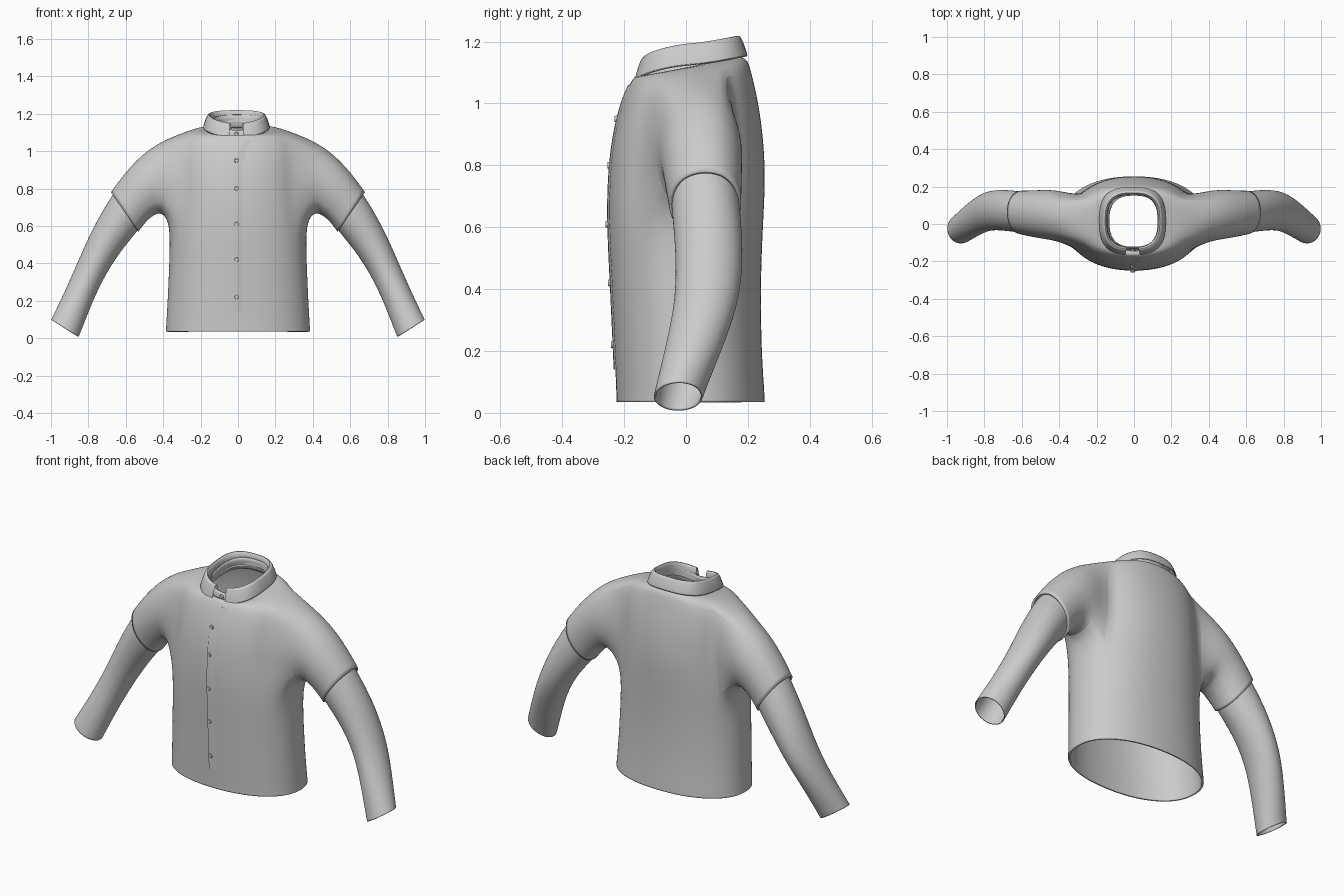
import bpy, bmesh, math
from mathutils import Vector
from mathutils.bvhtree import BVHTree

cube = bpy.data.objects.get("Cube")
if cube:
    bpy.data.objects.remove(cube)

cloth = bpy.data.materials.new("grey_cloth")
cloth.use_nodes = True
GREY = (0.6, 0.6, 0.6, 1)
cloth.diffuse_color = GREY
cloth.node_tree.nodes["Principled BSDF"].inputs["Base Color"].default_value = GREY


def finish(bm, name, subdiv=0, thick=0.0, angle=40):
    """Turn a bmesh into a smooth cloth object."""
    bmesh.ops.recalc_face_normals(bm, faces=bm.faces[:])
    mesh = bpy.data.meshes.new(name)
    bm.to_mesh(mesh)
    bm.free()
    ob = bpy.data.objects.new(name, mesh)
    bpy.context.collection.objects.link(ob)
    mesh.materials.append(cloth)
    bpy.ops.object.select_all(action='DESELECT')
    ob.select_set(True)
    bpy.context.view_layer.objects.active = ob
    bpy.ops.object.shade_smooth_by_angle(angle=math.radians(angle))
    if subdiv:
        m = ob.modifiers.new("soften", 'SUBSURF')
        m.levels = m.render_levels = subdiv
    if thick:
        m = ob.modifiers.new("thickness", 'SOLIDIFY')
        m.thickness = thick
        m.offset = -1
    return ob


def oval(a, rx, front, back, power):
    """Point on a rounded-square plan, angle 0 at +x, 90 degrees at the back."""
    c, s = math.cos(a), math.sin(a)
    x = rx * math.copysign(abs(c) ** (2 / power), c)
    y = (front + back) / 2 + (back - front) / 2 * math.copysign(abs(s) ** (2 / power), s)
    return x, y


def bridge(bm, a, b, closed=True):
    n = len(a)
    for i in range(n if closed else n - 1):
        j = (i + 1) % n
        bm.faces.new((a[i], a[j], b[j], b[i]))


def arm_ring(bm, angles, sec, side):
    """Ring across the arm from its top point to its bottom point."""
    top, bottom, front, back = sec
    ring = []
    for a in angles:
        k = (1 + math.sin(a)) / 2
        x = bottom[0] + (top[0] - bottom[0]) * k
        z = bottom[1] + (top[1] - bottom[1]) * k
        y = (front + back) / 2 + (back - front) / 2 * math.cos(a)
        ring.append(bm.verts.new((side * x, y, z)))
    return ring


# Body: height, half width, front, back, tilt toward the neck
BODY = [(.035, .388, -.226, .256, 0), (.06, .386, -.226, .255, 0),
        (.2, .378, -.232, .245, 0), (.42, .368, -.242, .242, 0),
        (.61, .364, -.252, .25, 0), (.75, .345, -.25, .258, 0),
        (.88, .34, -.238, .252, 0), (1.0, .335, -.21, .236, 0),
        (1.09, .315, -.18, .21, .02), (1.118, .23, -.165, .198, .028),
        (1.118, .145, -.145, .165, .035)]
CAP = [((.43, 1.045), (.405, .672), -.092, .19), ((.535, .965), (.455, .655), -.082, .188),
       ((.625, .86), (.5, .61), -.068, .186), ((.68, .782), (.53, .567), -.058, .184)]
COLS, HALF, LOW, HIGH = 32, 3, 4, 8

bm = bmesh.new()
rows = []
for z, rx, front, back, tilt in BODY:
    row = []
    for i in range(COLS):
        a = 2 * math.pi * i / COLS
        x, y = oval(a, rx, front, back, 2.2)
        row.append(bm.verts.new((x, y, z + tilt * math.sin(a))))
    rows.append(row)
for r in range(len(rows) - 1):
    for i in range(COLS):
        # leave the arm holes open on both sides
        d = i % (COLS // 2)
        if LOW <= r < HIGH and (d < HALF or d >= COLS // 2 - HALF):
            continue
        j = (i + 1) % COLS
        bm.faces.new((rows[r][i], rows[r][j], rows[r + 1][j], rows[r + 1][i]))

# Shoulder caps grown out of the arm holes
path = [(LOW, c) for c in range(-HALF, HALF)]
path += [(r, HALF) for r in range(LOW, HIGH)]
path += [(HIGH, c) for c in range(HALF, -HALF, -1)]
path += [(r, -HALF) for r in range(HIGH, LOW, -1)]
for side in (1, -1):
    loop = [rows[r][(c if side > 0 else COLS // 2 - c) % COLS] for r, c in path]
    angles = [math.atan2((v.co.z - .85) / .24, (v.co.y - .03) / .14) for v in loop]
    for sec in CAP:
        ring = arm_ring(bm, angles, sec, side)
        bridge(bm, loop, ring)
        loop = ring
body = finish(bm, "shirt_body", 2, .01)

# Lower sleeves tucked under the caps
SLEEVE = [((.655, .79), (.52, .6), -.046, .172), ((.675, .766), (.54, .565), -.05, .176),
          ((.775, .6), (.62, .472), -.036, .188), ((.862, .4), (.702, .35), -.034, .18),
          ((.93, .245), (.775, .2), -.066, .125), ((.99, .122), (.838, .035), -.1, .065),
          ((1.0, .1), (.85, .006), -.106, .056)]
for side, label in ((1, "left"), (-1, "right")):
    bm = bmesh.new()
    angles = [2 * math.pi * i / 16 for i in range(16)]
    rings = [arm_ring(bm, angles, s, side) for s in SLEEVE]
    for a, b in zip(rings, rings[1:]):
        bridge(bm, a, b)
    finish(bm, label + "_sleeve", 2, .006)


def collar_heights(a):
    """Top fold and lower edge, both rising toward the back."""
    k = (1 + math.sin(a)) / 2
    return 1.15 + .072 * k ** .6, 1.065 + .085 * k ** .6


# Folded collar, open at the front
bm = bmesh.new()
N, GAP = 40, math.radians(7)
sections = []
for i in range(N + 1):
    a = -math.pi / 2 + GAP + (2 * math.pi - 2 * GAP) * i / N
    top, low = collar_heights(a)
    sec = []
    for out, z in ((-.006, low + .005), (-.003, top - .012), (.006, top),
                   (.018, top - .006), (.03, (top + low) / 2), (.042, low), (.034, low + .002),
                   (.02, (top + low) / 2)):
        x, y = oval(a, .14 + out, -.128 - out, .16 + out, 2.8)
        sec.append(bm.verts.new((x - .008, y, z)))
    sections.append(sec)
for a, b in zip(sections, sections[1:]):
    bridge(bm, a, b, closed=False)
finish(bm, "collar", 1)

# Collar stand closing the neck below the fold
bm = bmesh.new()
bands = [[], [], []]
for i in range(N):
    a = 2 * math.pi * i / N
    low = collar_heights(a)[1]
    for band, out, dz in zip(bands, (.016, .006, 0), (-.025, 0, .045)):
        x, y = oval(a, .138 + out, -.128 - out, .158 + out, 2.6)
        band.append(bm.verts.new((x, y, low + dz)))
for a, b in zip(bands, bands[1:]):
    bridge(bm, a, b)
finish(bm, "collar_stand", 1, .006)

# Front overlap and buttons rest on the body surface
bpy.context.view_layer.update()
tree = BVHTree.FromObject(body, bpy.context.evaluated_depsgraph_get())


def front_y(x, z):
    hit = tree.ray_cast(Vector((x, -1, z)), Vector((0, 1, 0)))[0]
    return hit.y if hit and hit.y < 0 else -.15


bm = bmesh.new()
strip = []
for i in range(33):
    z = .14 + .92 * i / 32
    edge = -.02 + .05 * max(0, (z - .9) / .16) ** 2
    strip.append([bm.verts.new((edge + dx, front_y(edge + dx, z) - lift, z))
                  for dx, lift in ((0, -.003), (0, .006), (.025, .004), (.06, -.003))])
for a, b in zip(strip, strip[1:]):
    bridge(bm, a, b, closed=False)
finish(bm, "button_placket")

for n, z in enumerate((.22, .42, .61, .8, .95, 1.09)):
    x = -.008
    y = front_y(x, z) - .006 if z < 1.05 else -.14
    bm = bmesh.new()
    bmesh.ops.create_cone(bm, cap_ends=True, segments=12, radius1=.012, radius2=.01, depth=.01)
    bmesh.ops.rotate(bm, verts=bm.verts[:], cent=(0, 0, 0),
                     matrix=Vector((0, 0, 1)).rotation_difference(Vector((0, -1, 0))).to_matrix())
    bmesh.ops.translate(bm, verts=bm.verts[:], vec=(x, y, z))
    finish(bm, "button_%d" % (n + 1))
